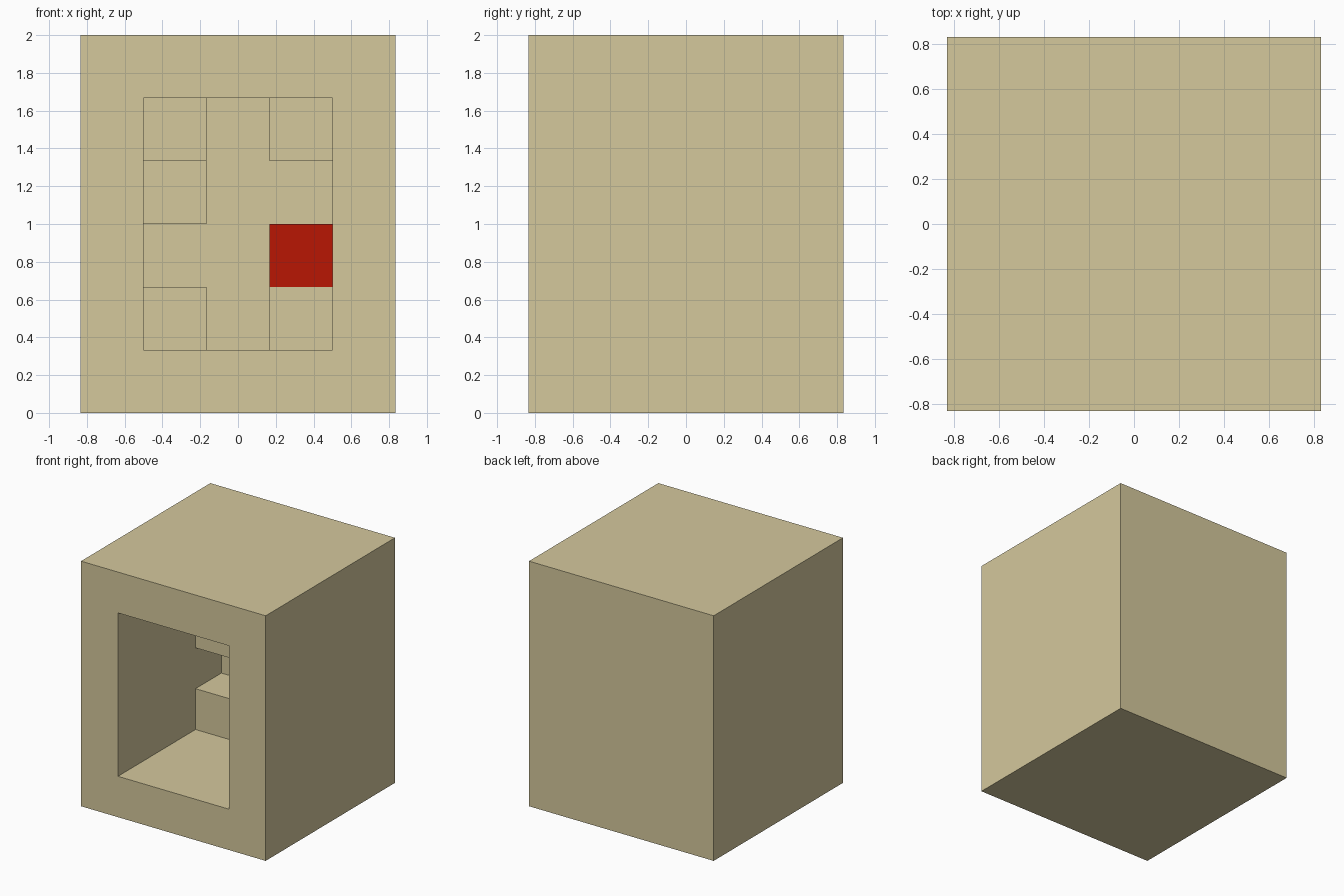
import bpy
import bmesh
from mathutils import Matrix, Vector

cube = bpy.data.objects.get("Cube")
if cube:
    bpy.data.objects.remove(cube, do_unlink=True)

U = 1 / 3            # one block
W, H = 5 * U, 6 * U  # outer width and height


def material(name, rgb):
    mat = bpy.data.materials.new(name)
    mat.use_nodes = True
    color = (*rgb, 1)
    mat.diffuse_color = color
    mat.node_tree.nodes["Principled BSDF"].inputs["Base Color"].default_value = color
    return mat


sand = material("sand", (0.66, 0.58, 0.335))
red = material("red", (0.48, 0.008, 0.001))


def box(bm, size, center):
    bmesh.ops.create_cube(bm, size=1, matrix=Matrix.Translation(center) @ Matrix.Diagonal((*size, 1)))


def finish(bm, name, mat):
    bmesh.ops.recalc_face_normals(bm, faces=bm.faces)
    mesh = bpy.data.meshes.new(name)
    bm.to_mesh(mesh)
    bm.free()
    mesh.materials.append(mat)
    obj = bpy.data.objects.new(name, mesh)
    bpy.context.collection.objects.link(obj)


# Thick-walled shell: inset the front face and push it in to form the room
bm = bmesh.new()
box(bm, (W, W, H), (0, 0, H / 2))
bm.normal_update()
front = min(bm.faces, key=lambda f: f.calc_center_median().y)
bmesh.ops.inset_region(bm, faces=[front], thickness=U, use_even_offset=True)
pushed = bmesh.ops.extrude_discrete_faces(bm, faces=[front])["faces"]
bmesh.ops.translate(bm, verts=pushed[0].verts, vec=Vector((0, 4 * U, 0)))
finish(bm, "shell", sand)


# Blocks against the back wall: column (-1 or 1), row from the floor, depth in blocks
def block(name, column, row, depth, mat):
    bm = bmesh.new()
    back = W / 2 - U
    box(bm, (U, depth * U, U), (column * U, back - depth * U / 2, (row + 0.5) * U))
    finish(bm, name, mat)


block("lower_right_block", -1, 1, 1, sand)
block("middle_right_block", -1, 3, 1, sand)
block("upper_right_block", -1, 4, 2, sand)
block("lower_left_block", 1, 1, 1, sand)
block("red_block", 1, 2, 1, red)
block("upper_left_block", 1, 4, 1, sand)
